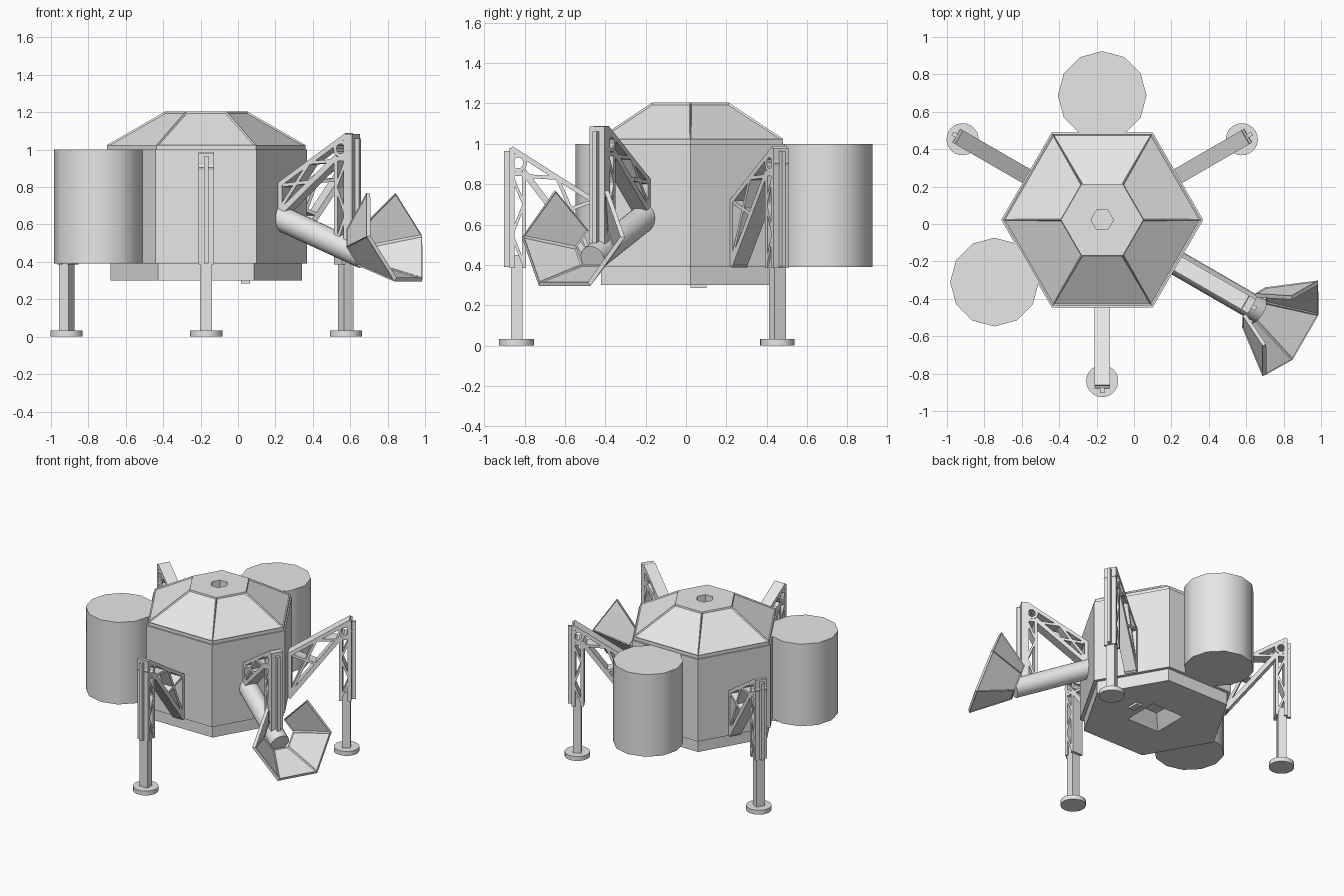
import bpy, bmesh, math
from mathutils import Matrix, Vector

if "Cube" in bpy.data.objects:
    bpy.data.objects.remove(bpy.data.objects["Cube"])

HUB = Matrix.Translation((-0.17, 0.022, 0))
grey = bpy.data.materials.new("light_grey")
grey.diffuse_color = (0.8, 0.8, 0.8, 1)
grey.use_nodes = True
grey.node_tree.nodes["Principled BSDF"].inputs["Base Color"].default_value = grey.diffuse_color


def spin(deg):
    return HUB @ Matrix.Rotation(math.radians(deg), 4, 'Z')


def finish(name, bm, matrix=HUB, smooth=False):
    bmesh.ops.recalc_face_normals(bm, faces=bm.faces[:])
    me = bpy.data.meshes.new(name)
    bm.transform(matrix)
    bm.to_mesh(me)
    bm.free()
    me.materials.append(grey)
    ob = bpy.data.objects.new(name, me)
    bpy.context.collection.objects.link(ob)
    if smooth:
        bpy.ops.object.select_all(action='DESELECT')
        ob.select_set(True)
        bpy.context.view_layer.objects.active = ob
        bpy.ops.object.shade_smooth_by_angle(angle=math.radians(40))
    return ob


def box(bm, lo, hi):
    lo, hi = Vector(lo), Vector(hi)
    m = Matrix.Translation((lo + hi) / 2) @ Matrix.Diagonal((hi - lo)).to_4x4()
    bmesh.ops.create_cube(bm, size=1, matrix=m)


def bar(bm, a, b, w=0.025, t=0.085):
    """Strut between two (radius, height) points."""
    a, b = Vector((a[0], 0, a[1])), Vector((b[0], 0, b[1]))
    d = b - a
    rot = Matrix.Rotation(-math.atan2(d.z, d.x), 4, 'Y')
    m = Matrix.Translation((a + b) / 2) @ rot @ Matrix.Diagonal((d.length + w * 0.4, t, w, 1))
    bmesh.ops.create_cube(bm, size=1, matrix=m)


def cyl(bm, r, a, b, n):
    a, b = Vector(a), Vector(b)
    m = Matrix.Translation((a + b) / 2) @ (b - a).to_track_quat('Z', 'Y').to_matrix().to_4x4()
    bmesh.ops.create_cone(bm, cap_ends=True, segments=n, radius1=r, radius2=r,
                          depth=(b - a).length, matrix=m)


def lathe(profile, n):
    """Stack of n-sided rings, first and last capped."""
    bm = bmesh.new()
    rings = [[bm.verts.new((r * math.cos(k * math.tau / n), r * math.sin(k * math.tau / n), z))
              for k in range(n)] for r, z in profile]
    for lo, hi in zip(rings, rings[1:]):
        for k in range(n):
            bm.faces.new((lo[k], lo[(k + 1) % n], hi[(k + 1) % n], hi[k]))
    bm.faces.new(rings[0])
    bm.faces.new(rings[-1])
    bmesh.ops.recalc_face_normals(bm, faces=bm.faces[:])
    return bm


# main hexagonal hull
finish("hull", lathe([(0.54, 0.39), (0.54, 1.0)], 6))

# base with a square tapered recess underneath
base = lathe([(0.513, 0.30), (0.513, 0.40)], 6)
base = finish("base", base)
bm = bmesh.new()
bmesh.ops.create_cone(bm, cap_ends=True, segments=4, radius1=0.205, radius2=0.085, depth=0.1,
                      matrix=Matrix.Translation((0, 0, 0.335)) @ Matrix.Rotation(math.pi / 4, 4, 'Z'))
cutter = finish("recess_cutter", bm)
cutter.hide_render = True
mod = base.modifiers.new("recess", 'BOOLEAN')
mod.operation, mod.object, mod.solver = 'DIFFERENCE', cutter, 'EXACT'
bpy.context.view_layer.objects.active = base
bpy.ops.object.modifier_apply(modifier=mod.name)
bpy.data.objects.remove(cutter)
bm = bmesh.new()
box(bm, (0.185, 0.0, 0.285), (0.235, 0.08, 0.31))
finish("belly_block", bm)

# roof with panelled slopes and a hexagonal hatch hole
bm = lathe([(0.53, 1.0), (0.53, 1.025), (0.22, 1.204), (0.06, 1.204), (0.06, 1.13)], 6)
slopes = [f for f in bm.faces if 0.2 < f.normal.z < 0.98]
bmesh.ops.inset_individual(bm, faces=slopes, thickness=0.01, depth=-0.008)
finish("roof", bm)

# tanks
for name, ang in (("back_tank", 90), ("left_tank", 210)):
    bm = bmesh.new()
    cyl(bm, 0.237, (0.665, 0, 0.39), (0.665, 0, 1.0), 12)
    finish(name, bm, spin(ang), True)


def truss(bm, low, dz=0.0):
    """Radial frame: post, chords, webs and pivot ring."""
    P = lambda r, z: (r, z + dz)
    bar(bm, P(0.885, 0.39), P(0.885, 0.975))                 # outer post
    bar(bm, P(0.825, 0.39), P(0.825, 0.86), 0.022)           # inner post
    bar(bm, P(0.885, 0.975), P(0.46, 0.705))                 # upper chord
    bar(bm, P(0.825, 0.86), (0.475, low), 0.03)              # lower chord
    bar(bm, (0.48, low), P(0.48, 0.715))                     # hull mount
    bar(bm, (0.49, low + 0.04), P(0.66, 0.83), 0.018)        # webs
    bar(bm, P(0.50, 0.71), P(0.67, (low - dz + 0.86) / 2 + 0.02), 0.018)
    bar(bm, P(0.66, 0.83), P(0.81, 0.84), 0.018)
    for z0, z1 in ((0.40, 0.55), (0.70, 0.55), (0.70, 0.84)):
        bar(bm, P(0.825, z0), P(0.885, z1), 0.015)
    bar(bm, P(0.825, 0.85), P(0.885, 0.85), 0.02)
    for k in range(10):                                      # pivot ring
        p, q = [P(0.855 + 0.037 * math.cos(i * math.tau / 10),
                  0.905 + 0.037 * math.sin(i * math.tau / 10)) for i in (k, k + 1)]
        bar(bm, p, q, 0.018)


# three landing legs
for name, ang in (("right_leg", 30), ("left_leg", 150), ("front_leg", 270)):
    bm = bmesh.new()
    truss(bm, 0.40)
    box(bm, (0.895, -0.011, 0.39), (0.925, 0.011, 0.965))    # slide rail
    box(bm, (0.833, -0.032, 0.02), (0.89, 0.032, 0.45))      # lower strut
    finish(name, bm, spin(ang))
    bm = bmesh.new()
    cyl(bm, 0.086, (0.862, 0, 0), (0.862, 0, 0.033), 20)
    finish(name + "_foot", bm, spin(ang), True)

# raised support frame above the exhaust tube
bm = bmesh.new()
truss(bm, 0.66, 0.1)
box(bm, (0.885, -0.043, 0.47), (0.925, 0.043, 1.085))
box(bm, (0.92, -0.011, 0.49), (0.95, 0.011, 1.06))
finish("raised_frame", bm, spin(-30))

# sloping tube
bm = bmesh.new()
cyl(bm, 0.067, (0.43, 0, 0.645), (0.97, 0, 0.43), 20)
finish("tube", bm, spin(-30), True)

# open funnel: five of six hexagonal flare panels
bm = bmesh.new()
tilt = math.radians(20)
up = Vector((-math.sin(tilt), 0, math.cos(tilt)))
side = Vector((0, 1, 0))
rings = []
for centre, rad in ((Vector((0.95, 0, 0.485)), 0.105), (Vector((1.174, 0, 0.54)), 0.276)):
    rings.append([bm.verts.new(centre + rad * (side * math.cos(k * math.pi / 3) + up * math.sin(k * math.pi / 3)))
                  for k in range(6)])
for k in (0, 2, 3, 4, 5):
    n = (k + 1) % 6
    bm.faces.new((rings[0][k], rings[0][n], rings[1][n], rings[1][k]))
bmesh.ops.recalc_face_normals(bm, faces=bm.faces[:])
bmesh.ops.solidify(bm, geom=bm.faces[:], thickness=0.022)
bmesh.ops.recalc_face_normals(bm, faces=bm.faces[:])
bmesh.ops.inset_individual(bm, faces=[f for f in bm.faces if f.calc_area() > 0.02],
                           thickness=0.008, depth=-0.005)
finish("funnel", bm, spin(-30))
